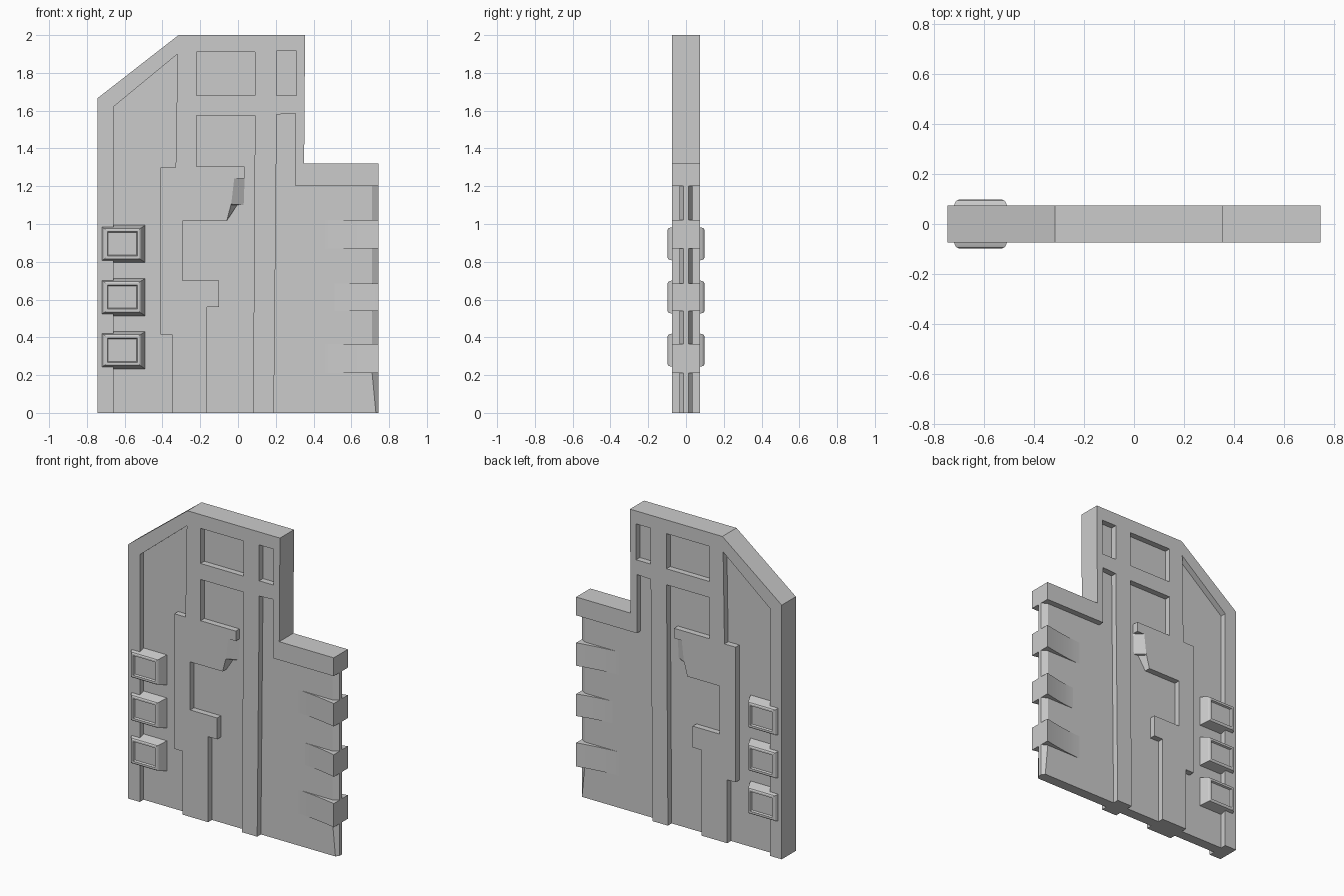
import bpy, bmesh, math
from mathutils import Matrix

cube = bpy.data.objects.get("Cube")
if cube:
    bpy.data.objects.remove(cube, do_unlink=True)

FACE, PANEL, LIP = 0.073, 0.034, 0.013   # half thicknesses: raised face, sunken panel, thin edge

gray = bpy.data.materials.new("plain gray")
gray.use_nodes = True
gray.diffuse_color = (0.6, 0.6, 0.6, 1)
bsdf = next(n for n in gray.node_tree.nodes if n.type == 'BSDF_PRINCIPLED')
bsdf.inputs["Base Color"].default_value = (0.6, 0.6, 0.6, 1)


def add_object(name, mesh, mirror=False):
    ob = bpy.data.objects.new(name, mesh)
    bpy.context.collection.objects.link(ob)
    mesh.materials.clear()
    mesh.materials.append(gray)
    if mirror:
        m = ob.modifiers.new("both_faces", 'MIRROR')
        m.use_axis = (False, True, False)
        m.use_mirror_merge = False
    return ob


def plate(name, outlines, half):
    """Flat plate from (x, z) outlines; outlines after the first are holes."""
    cu = bpy.data.curves.new(name, 'CURVE')
    cu.dimensions, cu.fill_mode, cu.extrude = '2D', 'BOTH', half
    for pts in outlines:
        sp = cu.splines.new('POLY')
        sp.points.add(len(pts) - 1)
        for p, (x, z) in zip(sp.points, pts):
            p.co = (x, z, 0, 1)
        sp.use_cyclic_u = True
    tmp = bpy.data.objects.new(name + "_curve", cu)
    bpy.context.collection.objects.link(tmp)
    bpy.context.view_layer.update()
    deps = bpy.context.evaluated_depsgraph_get()
    mesh = bpy.data.meshes.new_from_object(tmp.evaluated_get(deps))
    bpy.data.objects.remove(tmp, do_unlink=True)
    bm = bmesh.new()
    bm.from_mesh(mesh)
    bmesh.ops.remove_doubles(bm, verts=bm.verts, dist=1e-5)
    bmesh.ops.transform(bm, matrix=Matrix.Rotation(math.pi / 2, 4, 'X'), verts=bm.verts)
    bmesh.ops.recalc_face_normals(bm, faces=bm.faces)
    for f in bm.faces:
        f.smooth = False
    bm.to_mesh(mesh)
    bm.free()
    return add_object(name, mesh)


def loft(name, rings, mirror=False):
    """Closed solid through rings that have equal point counts."""
    bm = bmesh.new()
    rows = [[bm.verts.new(p) for p in r] for r in rings]
    n = len(rows[0])
    for a, b in zip(rows, rows[1:]):
        for i in range(n):
            j = (i + 1) % n
            bm.faces.new((a[i], a[j], b[j], b[i]))
    bm.faces.new(rows[0])
    bm.faces.new(rows[-1])
    bmesh.ops.recalc_face_normals(bm, faces=bm.faces)
    mesh = bpy.data.meshes.new(name)
    bm.to_mesh(mesh)
    bm.free()
    return add_object(name, mesh, mirror)


def rect(x0, x1, z0, z1):
    return [(x0, z0), (x1, z0), (x1, z1), (x0, z1)]


# Raised frame, cut through where the panels are sunken
frame = [(-.745, 0), (-.745, 1.665), (-.315, 2), (.355, 2), (.35, 1.32), (.745, 1.32),
         (.745, 1.2), (.305, 1.2), (.305, 1.585), (.205, 1.58), (.19, 0), (.08, 0),
         (.09, 1.575), (-.22, 1.575), (-.22, 1.305), (.035, 1.305), (.035, 1.24),
         (-.02, 1.24), (-.036, 1.105), (-.038, 1.1), (-.06, 1.015), (-.295, 1.015),
         (-.295, .70), (-.10, .70), (-.10, .56), (-.165, .56), (-.165, 0), (-.35, 0),
         (-.35, .415), (-.41, .415), (-.41, 1.3), (-.33, 1.3), (-.32, 1.9),
         (-.66, 1.62), (-.66, 0)]
plate("raised_frame", [frame, rect(-.22, .09, 1.68, 1.91), rect(.205, .31, 1.68, 1.915)], FACE)

# Sunken panel behind the frame
plate("sunken_panel", [[(-.74, 0), (-.74, 1.66), (-.312, 1.995), (.345, 1.995),
                        (.345, 1.25), (.25, 1.25), (.25, 0)]], PANEL)

# Side panel, thinning at its outer edge
rings = []
for z, x in ((0, .73), (.21, .71), (1.25, .71)):
    rings.append([(.25, -PANEL, z), (x, -PANEL, z), (.745, -LIP, z),
                  (.745, LIP, z), (x, PANEL, z), (.25, PANEL, z)])
loft("side_panel", rings)

# Curved teeth rising out of the side panel
STEPS = 8
for k, (z0, z1, x0) in enumerate(((.21, .365, .46), (.54, .685, .51), (.87, 1.02, .46))):
    prof = [(x0 + (.745 - x0) * i / STEPS, PANEL + (FACE - PANEL) * (i / STEPS) ** 1.5)
            for i in range(STEPS + 1)]
    section = [(x, -y) for x, y in prof] + [(x, y) for x, y in reversed(prof)]
    tooth = loft(f"edge_tooth_{k + 1}", [[(x, y, z) for x, y in section] for z in (z0, z1)])
    bpy.ops.object.select_all(action='DESELECT')
    tooth.select_set(True)
    bpy.context.view_layer.objects.active = tooth
    bpy.ops.object.shade_smooth_by_angle(angle=math.radians(30))

# Sloped step beside the middle recess
low = [(-.1, 1.24), (.035, 1.24), (.03, 1.1), (-.005, 1.1), (-.06, 1.015), (-.1, 1.015)]
high = [(-.1, 1.24), (-.02, 1.24), (-.036, 1.105), (-.038, 1.1), (-.06, 1.015), (-.1, 1.015)]
loft("sloped_step", [[(x, -PANEL + .004, z) for x, z in low],
                     [(x, -PANEL, z) for x, z in low],
                     [(x, -FACE + .0002, z) for x, z in high]], mirror=True)

# Dished pads along the left edge: (half thickness, x range, half height)
pad_rings = ((.03, -.735, -.49, .10), (.085, -.715, -.512, .085), (.093, -.710, -.517, .082),
             (.097, -.702, -.525, .075), (.097, -.692, -.533, .064), (.086, -.687, -.538, .059))
for k, zc in enumerate((.332, .613, .895)):
    loft(f"side_pad_{k + 1}", [[(x, -y, z) for x, z in rect(x0, x1, zc - h, zc + h)]
                               for y, x0, x1, h in pad_rings], mirror=True)
